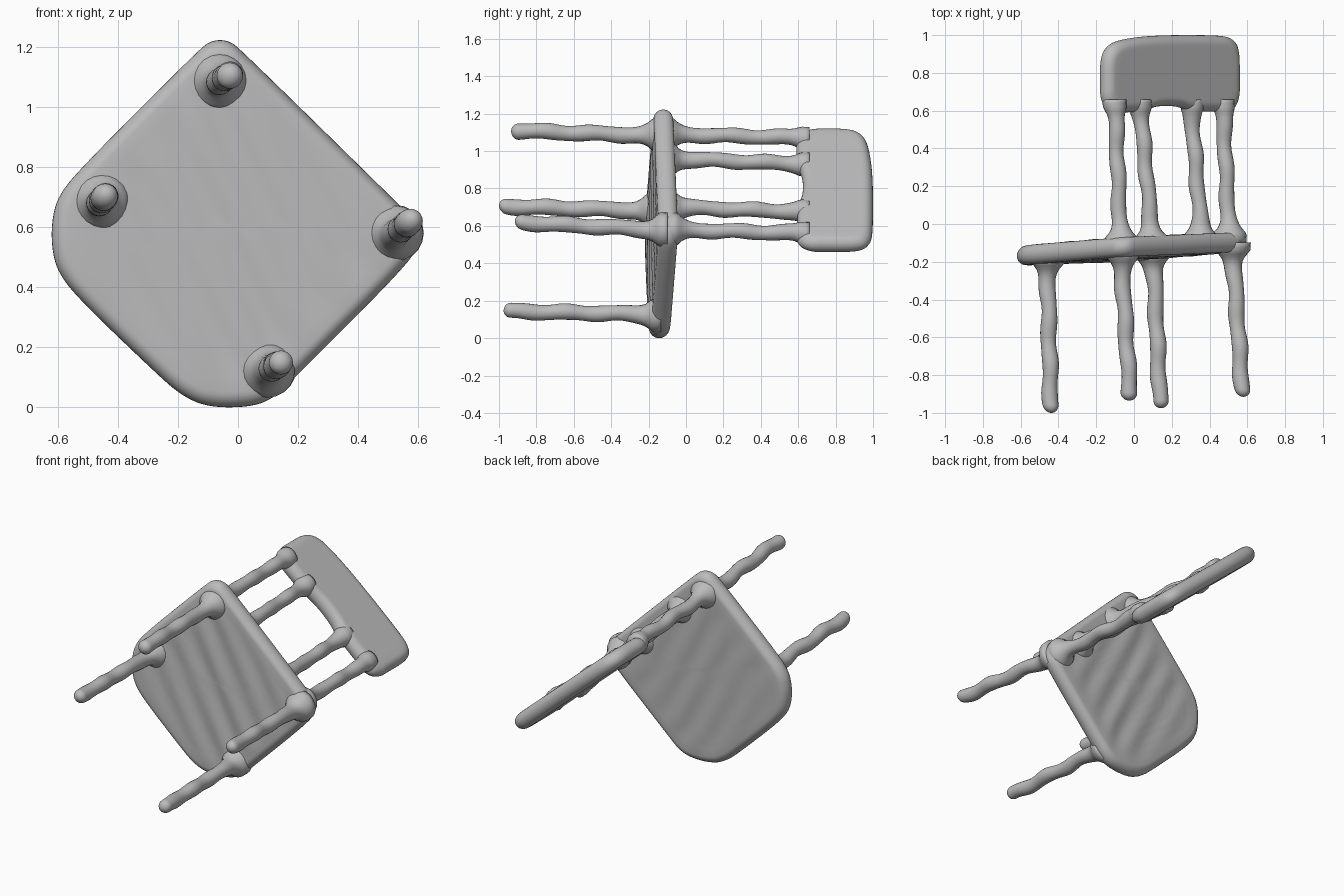
import bpy, bmesh, math
from mathutils import Vector

if "Cube" in bpy.data.objects:
    bpy.data.objects.remove(bpy.data.objects["Cube"])

grey = bpy.data.materials.new("soft grey")
grey.diffuse_color = (0.5, 0.5, 0.5, 1)
grey.use_nodes = True
grey.node_tree.nodes["Principled BSDF"].inputs["Base Color"].default_value = grey.diffuse_color


def finish(name, bm):
    bmesh.ops.recalc_face_normals(bm, faces=bm.faces)
    for f in bm.faces:
        f.smooth = True
    me = bpy.data.meshes.new(name)
    bm.to_mesh(me)
    bm.free()
    me.materials.append(grey)
    ob = bpy.data.objects.new(name, me)
    bpy.context.collection.objects.link(ob)


def skin(name, rings):
    """Join closed rings in order and cap both ends."""
    bm = bmesh.new()
    loops = [[bm.verts.new(p) for p in ring] for ring in rings]
    n = len(loops[0])
    for a, b in zip(loops, loops[1:]):
        for i in range(n):
            j = (i + 1) % n
            bm.faces.new((a[i], a[j], b[j], b[i]))
    bm.faces.new(loops[0])
    bm.faces.new(loops[-1])
    finish(name, bm)


def rounded(pts, times=3):
    """Corner cutting turns a few control points into a smooth outline."""
    for _ in range(times):
        out = []
        for i, (ax, ay) in enumerate(pts):
            bx, by = pts[(i + 1) % len(pts)]
            out += [(ax * .75 + bx * .25, ay * .75 + by * .25),
                    (ax * .25 + bx * .75, ay * .25 + by * .75)]
        pts = out
    return pts


def slab(name, outline, centre, half, r, place):
    """Pillow-edged slab: place(u, v, h, fade) gives the final position."""
    pts = rounded(outline)
    steps = [(k, math.pi / 2, 1 - k) for k in (.04, .12, .2, .28, .36, .44, .52, .6, .68, .76, .84, .92)]
    steps += [(1, math.pi / 2 * i / 6, 0) for i in range(6, 0, -1)]
    steps = steps + [(1, 0, 0)] + [(k, -a, f) for k, a, f in reversed(steps)]
    rings = []
    for k, a, fade in steps:
        d, h = r * (1 - math.cos(a)), r * math.sin(a)
        ring = []
        for u, v in pts:
            du = (u - centre[0]) * (1 - d / half[0]) * k
            dv = (v - centre[1]) * (1 - d / half[1]) * k
            ring.append(place(centre[0] + du, centre[1] + dv, h, min(1, fade * 4)))
        rings.append(ring)
    skin(name, rings)


def rod(name, a, b, r, surface, flare_end=None, phase=0):
    """Slightly wavy rod along y, flared where it meets other parts."""
    a, b = Vector(a), Vector(b)
    length = abs(b.y - a.y)
    ds = [length * i / 40 for i in range(40)]
    if flare_end is None:                       # free end gets a round tip
        ds = [d for d in ds if d < length - r]
        ds += [length - r + r * math.sin(t * math.pi / 16) for t in range(8)] + [length - r * .005]
    else:
        ds.append(length)
    rings = []
    for d in ds:
        c = a.lerp(b, d / length)
        w = .005 * math.sin(d * 22 + phase)
        rad = r + .05 * math.exp(-max(0, d - surface) / .035)
        rad += .002 * math.sin(d * 34 + phase)
        if flare_end is not None:
            rad += .022 * math.exp(-max(0, length - flare_end - d) / .035)
        elif d > length - r:
            rad *= math.sqrt(max(0, 1 - ((d - length + r) / r) ** 2))
        rings.append([(c.x + w + rad * math.cos(t * math.pi / 10), c.y,
                       c.z + w + rad * math.sin(t * math.pi / 10)) for t in range(20)])
    skin(name, rings)


def seat_y(x, z):
    return -.13 + .062 * x + .02 * (z - .6)


# Seat: diamond-set slab with faint diagonal ripples
def place_seat(x, z, h, fade):
    ripple = .006 * fade * math.sin((.89 * x + .45 * z) * math.tau / .17)
    return (x, seat_y(x, z) + h + ripple, z)


seat_outline = [(-.09, 1.222), (-.03, 1.222), (.02, 1.18), (.5, .71), (.59, .62),
                (.6, .54), (.56, .47), (.2, .11), (.12, .03), (.04, 0), (-.1, 0),
                (-.19, .04), (-.28, .12), (-.53, .36), (-.6, .45), (-.62, .53),
                (-.62, .62), (-.6, .7), (-.53, .79), (-.14, 1.18)]
slab("seat", seat_outline, (-.02, .6), (.6, .61), .052, place_seat)

# Legs: (base x, z), (tip x, y, z)
legs = [((-.07, 1.08), (-.02, -.935, 1.11)), ((-.46, .68), (-.44, -1.0, .705)),
        ((.52, .575), (.575, -.915, .62)), ((.10, .125), (.14, -.975, .145))]
for i, ((x, z), tip) in enumerate(legs):
    rod(f"leg_{i + 1}", (x, seat_y(x, z), z), tip, .042, .05, phase=i)

# Back posts: (base x, z), (top x, z)
posts = [((-.07, 1.09), (-.10, 1.07)), ((.10, .96), (.03, .93)),
         ((.36, .70), (.30, .675)), ((.505, .58), (.47, .56))]
for i, ((x, z), (tx, tz)) in enumerate(posts):
    rod(f"back_post_{i + 1}", (x, seat_y(x, z), z), (tx, .66, tz), .04, .05,
        flare_end=.05, phase=i * 2)

# Back panel: rounded slab along the diagonal carrying the posts
along, across = Vector((.753, 0, -.658)), Vector((.658, 0, .753))


def place_panel(s, y, h, fade):
    return Vector((.19, y, .79)) + along * s + across * h


panel_outline = [(-.43, .59), (-.475, .66), (-.475, .74), (-.475, .88), (-.43, .95),
                 (-.33, .98), (-.1, 1.0), (.34, 1.0), (.43, .985), (.475, .93),
                 (.475, .74), (.475, .66), (.43, .59), (.32, .595), (.14, .595),
                 (.05, .625), (-.1, .625), (-.2, .595), (-.33, .59)]
slab("back_panel", panel_outline, (0, .8), (.475, .2), .05, place_panel)
